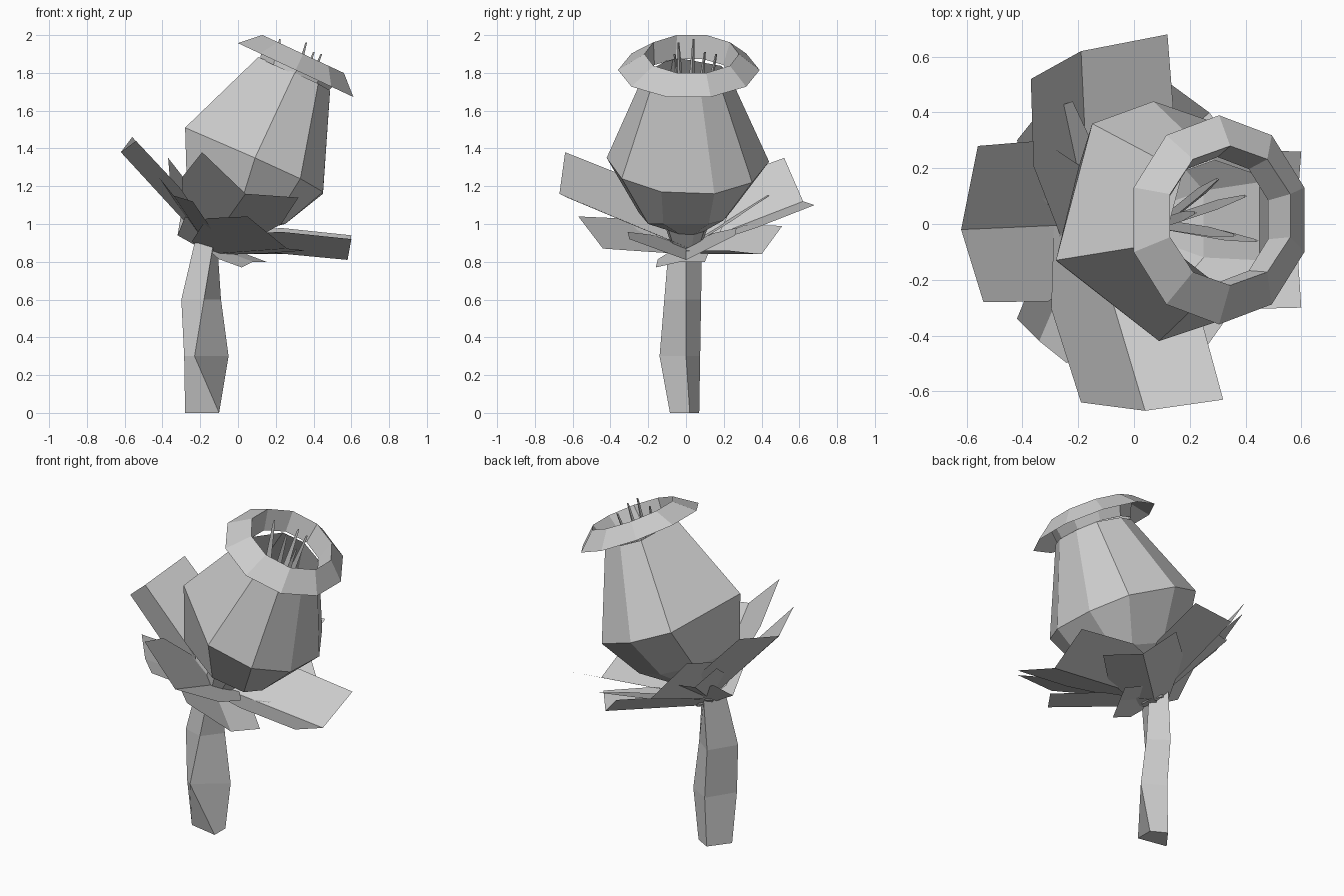
import bpy
import math
from mathutils import Vector, Matrix

if "Cube" in bpy.data.objects:
    bpy.data.objects.remove(bpy.data.objects["Cube"], do_unlink=True)

grey = bpy.data.materials.new("plain_grey")
grey.use_nodes = True
colour = (0.6, 0.6, 0.6, 1)
grey.diffuse_color = colour
grey.node_tree.nodes["Principled BSDF"].inputs["Base Color"].default_value = colour


def make_object(name, verts, faces):
    mesh = bpy.data.meshes.new(name)
    mesh.from_pydata([tuple(v) for v in verts], [], faces)
    mesh.materials.append(grey)
    mesh.update()
    item = bpy.data.objects.new(name, mesh)
    bpy.context.collection.objects.link(item)
    return item


def loft(name, rings, cap_start=False, cap_end=False):
    """Skin a list of equal-length point rings, ordered bottom to top."""
    count = len(rings[0])
    verts = [p for ring in rings for p in ring]
    faces = []
    for row in range(len(rings) - 1):
        for i in range(count):
            j = (i + 1) % count
            a, b = row * count, (row + 1) * count
            faces.append((a + i, a + j, b + j, b + i))
    if cap_start:
        faces.append(tuple(reversed(range(count))))
    if cap_end:
        faces.append(tuple(range(len(verts) - count, len(verts))))
    return make_object(name, verts, faces)


TILT = Matrix.Rotation(math.radians(25), 3, "Y")


def tilted_ring(centre, rx, ry, count=10):
    ring = []
    for i in range(count):
        a = math.tau * (i + 0.5) / count
        ring.append(Vector(centre) + TILT @ Vector((rx * math.cos(a), ry * math.sin(a), 0)))
    return ring


# Hollow bud: irregular eight-sided belly on a steep underside, along a leaning axis
middle = Vector((0.09, 0, 1.33))
belly = [Vector(p) for p in (
    (-.28, -.13, 1.51), (.09, -.42, 1.35), (.33, -.34, 1.24), (.45, -.13, 1.17),
    (.45, .15, 1.16), (.33, .35, 1.22), (.07, .44, 1.33), (-.15, .36, 1.42))]
underside = [Vector(p) for p in (
    (-.27, -.14, 1.17), (0, -.25, 1.06), (.18, -.2, 1), (.25, -.12, 1),
    (.25, .12, 1), (.18, .2, 1.02), (0, .25, 1.08), (-.2, .2, 1.16))]


def bud_ring(centre, scale):
    return [Vector(centre) + (p - middle) * scale for p in belly]


loft("bud", [bud_ring((-.14, 0, .86), .16), bud_ring((-.08, 0, .99), .27),
             underside, belly, bud_ring((.3, 0, 1.79), .52)], cap_start=True)

# Lip: a drooping outer sheet folded over a collar that rises from the bud
loft("lip", [tilted_ring((.305, .015, 1.815), .355, .375),
             tilted_ring((.345, .03, 1.9), .25, .25),
             tilted_ring((.3, .015, 1.79), .21, .225)])

# Stamens: thin three-sided spikes
root = Vector((.1, 0, 1.1))
for tip in ((.22, .04, 1.98), (.36, -.04, 1.96), (.4, .1, 1.91),
            (.44, -.06, 1.9), (.3, .16, 1.9)):
    tip = Vector(tip)
    spokes = [Vector((math.cos(math.tau * k / 3), math.sin(math.tau * k / 3), 0))
              for k in range(3)]
    loft("stamen", [[root + s * .02 for s in spokes], [root.lerp(tip, .7) + s * .02 for s in spokes],
                    [tip + s * .006 for s in spokes]], cap_end=True)

# Leaves: folded sheets running from the stem top to three end points
BASE = Vector((-.16, 0, .88))


def leaf(name, left, centre, right, base_width=.55, drop=0.0):
    ends = [Vector(p) for p in (left, centre, right)]
    start = BASE - Vector((0, 0, drop))
    verts = []
    for along, width in ((0, base_width), (.5, 1.03), (1, 1)):
        mid = start.lerp(ends[1], along)
        verts += [mid + (e - ends[1]) * width for e in ends]
    faces = [(r + c, r + c + 1, r + c + 4, r + c + 3) for r in (0, 3) for c in (0, 1)]
    make_object(name, verts, faces)


leaf("front_leaf", (-.19, -.64, 1.38), (.04, -.67, 1.16), (.32, -.63, 1.14))
leaf("left_side_leaf", (.6, -.3, .92), (.58, 0, .81), (.6, .26, .94))
leaf("back_leaf", (.12, .68, 1.1), (-.19, .62, 1.12), (-.37, .52, 1.35))
leaf("right_side_leaf", (-.56, .28, 1.46), (-.62, -.02, 1.38), (-.54, -.28, 1.44))

# Smaller lower leaves between the large ones
leaf("lower_front_right_leaf", (-.42, -.34, 1.25), (-.34, -.42, 1.15), (-.24, -.5, 1.12))
leaf("lower_back_right_leaf", (-.22, .44, 1.15), (-.34, .4, 1.15), (-.42, .3, 1.25))
leaf("lower_front_leaf", (.05, -.57, 1.04), (.26, -.44, .87), (.36, -.3, .86), .4, .04)
leaf("lower_back_leaf", (.41, .22, .86), (.27, .4, .84), (.12, .51, .99), .4, .04)
leaf("short_right_leaf", (-.3, .16, 1.06), (-.32, 0, .94), (-.28, -.16, 1.04), .3, .03)
leaf("short_left_leaf", (.02, -.16, .77), (.08, -.03, .8), (.15, .1, .8), .3, -.01)

# Stem: four uneven sides with a corner leading to the front right
rows = (
    ((-.28, -.05), (-.1, -.085), (-.1, .02), (-.19, .07)),
    ((-.285, -.09), (-.23, -.14), (-.05, 0), (-.18, .075)),
    ((-.3, -.08), (-.18, -.115), (-.09, 0), (-.2, .08)),
    ((-.23, -.06), (-.13, -.09), (-.11, 0), (-.18, .085)))
loft("stem", [[Vector((x, y, level * .3)) for x, y in row] for level, row in enumerate(rows)],
     cap_start=True, cap_end=True)
